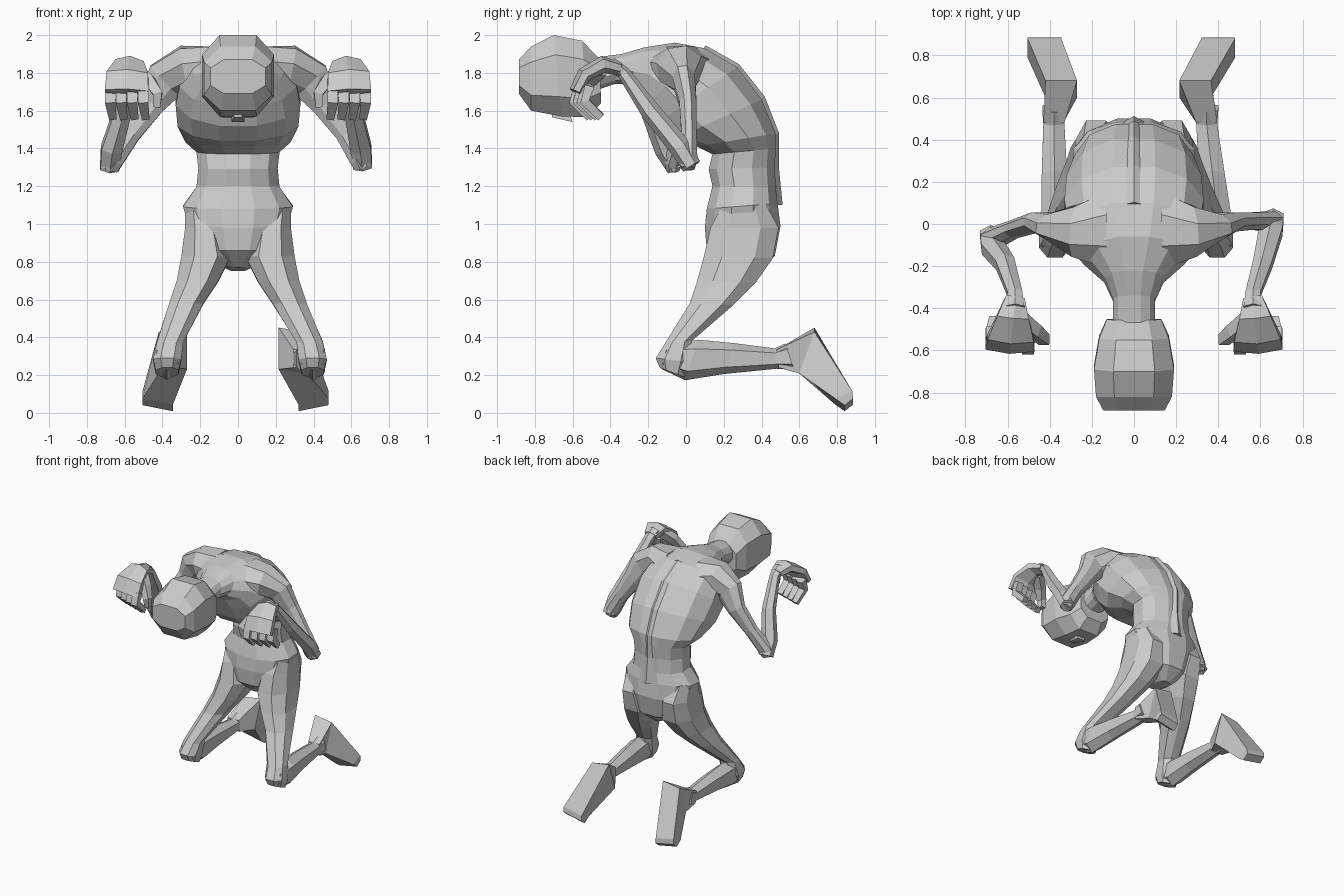
import bpy, bmesh, math
from mathutils import Vector


def ring(c, u, v, n, e=1.0):
    """Flat-sided oval around c with half axes u and v."""
    off = math.pi / n
    m = math.cos(off) ** e
    f = lambda t: math.copysign(abs(t) ** e, t) / m
    return [c + u * f(math.cos(off * (2 * k + 1))) + v * f(math.sin(off * (2 * k + 1)))
            for k in range(n)]


def skin(name, rings):
    """Join successive rings with quads and cap both ends."""
    bm = bmesh.new()
    loops = [[bm.verts.new(p) for p in r] for r in rings]
    n = len(loops[0])
    for a, b in zip(loops, loops[1:]):
        for k in range(n):
            bm.faces.new((a[k], a[(k + 1) % n], b[(k + 1) % n], b[k]))
    bm.faces.new(loops[0])
    bm.faces.new(loops[-1][::-1])
    bmesh.ops.recalc_face_normals(bm, faces=bm.faces[:])
    me = bpy.data.meshes.new(name)
    bm.to_mesh(me)
    bm.free()
    ob = bpy.data.objects.new(name, me)
    bpy.context.collection.objects.link(ob)
    return ob


def body(name, secs, n=8, e=0.85):
    """Sections: (y, z of one edge, y, z of opposite edge, centre x, half width, tilt)."""
    rings = []
    for y1, z1, y2, z2, x, w, *tilt in secs:
        p, q = Vector((x, y1, z1)), Vector((x, y2, z2))
        rings.append(ring((p + q) / 2, Vector((w, 0, tilt[0] * w if tilt else 0)),
                          (p - q) / 2, n, e))
    return skin(name, rings)


def limb(name, pts, ref, n=6):
    """Tube through (x, y, z, radius across ref, radius along ref)."""
    cs = [Vector(p[:3]) for p in pts]
    ref = Vector(ref)
    rings = []
    for i, p in enumerate(pts):
        t = (cs[min(i + 1, len(cs) - 1)] - cs[max(i - 1, 0)]).normalized()
        u = t.cross(ref).normalized()
        rings.append(ring(cs[i], u * p[3], u.cross(t) * p[4], n))
    return skin(name, rings)


# torso, from crotch up the curved back to the neck
body("torso", [
    (0.38, 0.75, 0.20, 0.77, 0, 0.05),
    (0.47, 0.83, 0.11, 0.86, 0, 0.20),
    (0.50, 0.99, 0.10, 0.98, 0, 0.26),
    (0.485, 1.11, 0.11, 1.08, 0, 0.29),
    (0.475, 1.19, 0.14, 1.20, 0, 0.22),
    (0.47, 1.30, 0.12, 1.29, 0, 0.21),
    (0.475, 1.40, 0.14, 1.37, 0, 0.22),
    (0.475, 1.48, 0.06, 1.41, 0, 0.28),
    (0.40, 1.66, -0.08, 1.44, 0, 0.32),
    (0.27, 1.83, -0.17, 1.52, 0, 0.33),
    (0.10, 1.93, -0.22, 1.62, 0, 0.31),
    (-0.06, 1.96, -0.26, 1.70, 0, 0.24),
    (-0.22, 1.935, -0.31, 1.74, 0, 0.14),
    (-0.34, 1.90, -0.38, 1.74, 0, 0.10),
    (-0.50, 1.88, -0.50, 1.70, 0, 0.10)], n=12, e=0.9)

# spine ridge
body("spine", [
    (0.505, 1.10, 0.40, 1.10, 0, 0.05),
    (0.485, 1.30, 0.38, 1.30, 0, 0.035),
    (0.485, 1.48, 0.38, 1.44, 0, 0.04),
    (0.41, 1.67, 0.30, 1.60, 0, 0.04),
    (0.275, 1.84, 0.20, 1.74, 0, 0.05),
    (0.10, 1.94, 0.05, 1.85, 0, 0.05)], n=6)

# bowed head, crown forward and face down
body("head", [
    (-0.455, 1.87, -0.45, 1.64, 0, 0.13),
    (-0.55, 1.97, -0.52, 1.565, 0, 0.165),
    (-0.70, 2.00, -0.66, 1.57, 0, 0.19),
    (-0.82, 1.94, -0.82, 1.60, 0, 0.18),
    (-0.885, 1.87, -0.885, 1.69, 0, 0.145)], n=8, e=0.75)
body("nose", [
    (-0.62, 1.60, -0.60, 1.54, 0, 0.035),
    (-0.71, 1.60, -0.71, 1.565, 0, 0.02)], n=4)

# legs: knee x, ankle x, heel x, toe x
for side, s, knee, ankle, heel, toe in (("left", 1, 0.395, 0.345, 0.29, 0.40),
                                        ("right", -1, 0.375, 0.38, 0.345, 0.425)):
    body(side + "_thigh", [
        (0.19, 1.10, 0.42, 1.11, s * 0.20, 0.08),
        (0.13, 0.98, 0.49, 0.98, s * 0.18, 0.10),
        (0.095, 0.83, 0.46, 0.82, s * 0.17, 0.13),
        (0.06, 0.70, 0.37, 0.69, s * 0.215, 0.11),
        (0.02, 0.58, 0.25, 0.57, s * 0.275, 0.09),
        (-0.11, 0.37, 0.03, 0.38, s * (knee - 0.015), 0.07),
        (-0.16, 0.29, 0.02, 0.27, s * knee, 0.075),
        (-0.14, 0.24, -0.01, 0.19, s * knee, 0.06)])
    body(side + "_shin", [
        (-0.10, 0.35, -0.13, 0.24, s * knee, 0.06),
        (0.06, 0.375, 0.00, 0.185, s * knee, 0.065),
        (0.25, 0.36, 0.20, 0.215, s * (knee + ankle) / 2, 0.06),
        (0.47, 0.335, 0.48, 0.24, s * ankle, 0.05),
        (0.53, 0.36, 0.57, 0.235, s * ankle, 0.055)], n=6)
    body(side + "_foot", [
        (0.48, 0.335, 0.49, 0.24, s * ankle, 0.05),
        (0.68, 0.44, 0.60, 0.22, s * heel, 0.075, s * -0.15),
        (0.88, 0.10, 0.79, 0.06, s * toe, 0.08, s * 0.2),
        (0.885, 0.06, 0.84, 0.025, s * toe, 0.08, s * 0.2)], n=4)

# arms, folded at the elbow with hanging hands
for side, s, ex, ey, ez in (("left", 1, 0.65, 0.01, 1.345), ("right", -1, 0.67, -0.07, 1.335)):
    limb(side + "_upper_arm", [
        (s * 0.14, -0.03, 1.81, 0.18, 0.13),
        (s * 0.28, -0.03, 1.82, 0.12, 0.12),
        (s * 0.385, -0.01, 1.76, 0.06, 0.11),
        (s * 0.46, 0.01, 1.64, 0.045, 0.075),
        (s * 0.57, (ey + 0.02) / 2, 1.48, 0.04, 0.055),
        (s * ex, ey, ez, 0.05, 0.06),
        (s * (ex + 0.015), ey, ez - 0.05, 0.035, 0.045)], (1, 0, 0.3 * s), n=8)
    limb(side + "_forearm", [
        (s * (ex + 0.01), ey + 0.02, ez - 0.04, 0.05, 0.045),
        (s * ex, ey - 0.04, ez + 0.06, 0.055, 0.05),
        (s * 0.61, -0.19, 1.60, 0.045, 0.045),
        (s * 0.565, -0.33, 1.80, 0.035, 0.03),
        (s * 0.565, -0.40, 1.845, 0.045, 0.035)], (0, 0.7, 0.7))
    limb(side + "_palm", [
        (s * 0.565, -0.35, 1.82, 0.045, 0.03),
        (s * 0.575, -0.44, 1.845, 0.075, 0.04),
        (s * 0.585, -0.54, 1.79, 0.11, 0.035),
        (s * 0.59, -0.585, 1.70, 0.115, 0.03)], (0, 0.6, -0.8))
    # fingers curl down and back, the thumb sits on the inner side
    for i in range(4):
        x = 0.50 + 0.058 * i
        y = -0.59 + 0.02 * i
        limb(f"{side}_finger_{i + 1}", [
            (s * x, y + 0.02, 1.73, 0.028, 0.025),
            (s * (x + 0.003), y - 0.005, 1.65, 0.028, 0.025),
            (s * (x - 0.01), y + 0.08, 1.565, 0.02, 0.02)], (0, 1, 0), n=4)
    limb(side + "_thumb", [
        (s * 0.54, -0.45, 1.82, 0.035, 0.03),
        (s * 0.47, -0.51, 1.76, 0.03, 0.03),
        (s * 0.425, -0.55, 1.69, 0.025, 0.025),
        (s * 0.43, -0.54, 1.62, 0.018, 0.018)], (0, 1, 0), n=4)
